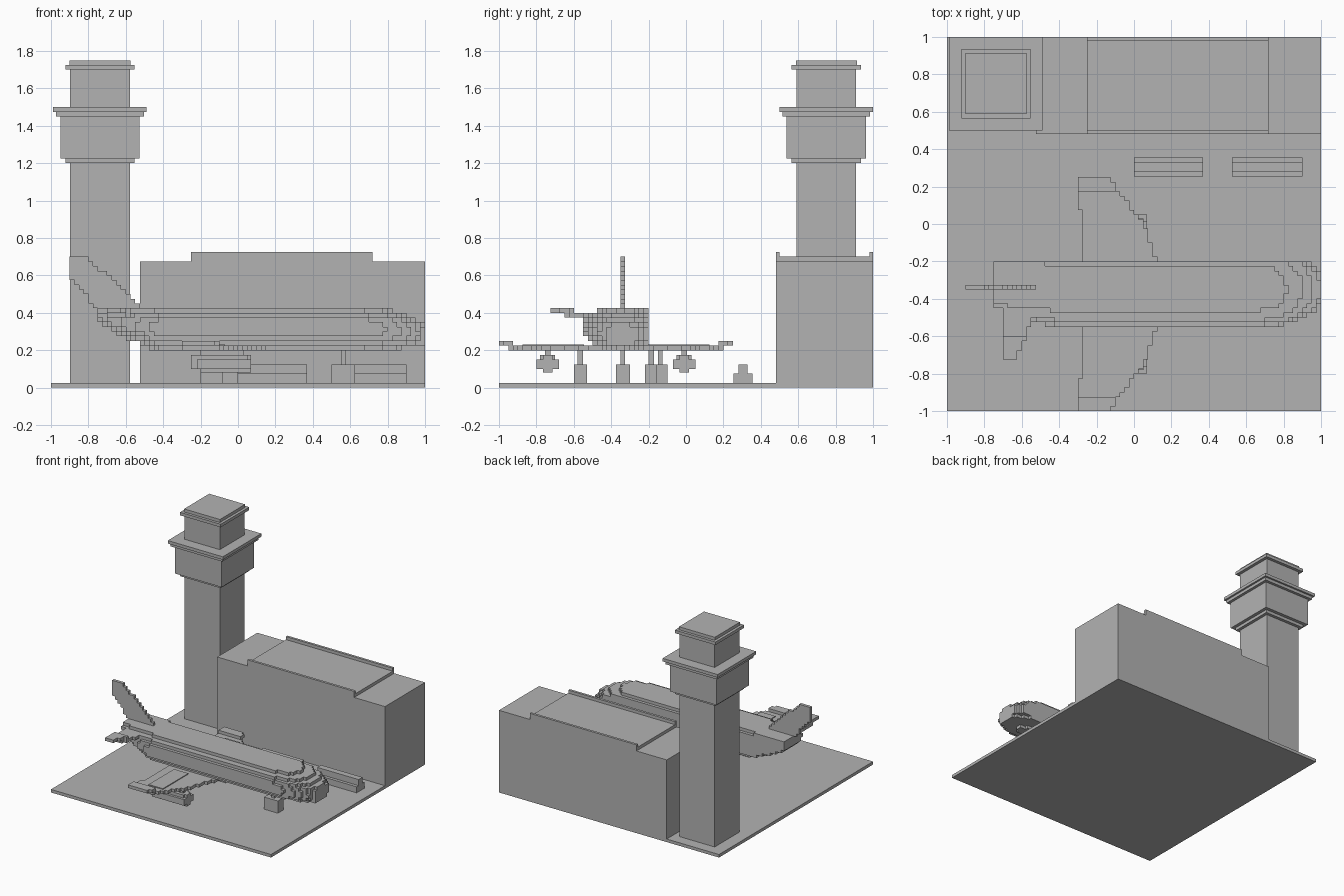
import bpy, bmesh, math
from mathutils import Vector

cube = bpy.data.objects.get("Cube")
if cube:
    bpy.data.objects.remove(cube, do_unlink=True)

V = 0.025          # block size
AXIS_Y = -0.375    # aircraft centre line

grey = bpy.data.materials.new("plain_grey")
grey.use_nodes = True
colour = (0.45, 0.45, 0.45, 1)
grey.diffuse_color = colour
grey.node_tree.nodes["Principled BSDF"].inputs["Base Color"].default_value = colour


def finish(name, bm):
    bmesh.ops.recalc_face_normals(bm, faces=bm.faces)
    mesh = bpy.data.meshes.new(name)
    bm.to_mesh(mesh)
    bm.free()
    mesh.materials.append(grey)
    obj = bpy.data.objects.new(name, mesh)
    bpy.context.scene.collection.objects.link(obj)
    return obj


def boxes(name, *ranges):
    """One object from boxes given as x0, x1, y0, y1, z0, z1."""
    bm = bmesh.new()
    for x0, x1, y0, y1, z0, z1 in ranges:
        verts = bmesh.ops.create_cube(bm, size=1)["verts"]
        bmesh.ops.scale(bm, vec=(x1 - x0, y1 - y0, z1 - z0), verts=verts)
        bmesh.ops.translate(bm, vec=((x0 + x1) / 2, (y0 + y1) / 2, (z0 + z1) / 2), verts=verts)
    return finish(name, bm)


def blocks(name, lo, hi, inside):
    """Stepped part: every grid block whose centre passes the rule."""
    span = [range(round(a / V), round(b / V)) for a, b in zip(lo, hi)]
    cells = {(i, j, k) for i in span[0] for j in span[1] for k in span[2]
             if inside((i + 0.5) * V, (j + 0.5) * V, (k + 0.5) * V)}
    bm = bmesh.new()
    for cell in cells:
        for axis in range(3):
            for side in (0, 1):
                near = list(cell)
                near[axis] += 2 * side - 1
                if tuple(near) in cells:
                    continue
                corners = []
                for u, w in ((0, 0), (1, 0), (1, 1), (0, 1)):
                    p = list(cell)
                    p[axis] += side
                    p[(axis + 1) % 3] += u
                    p[(axis + 2) % 3] += w
                    corners.append(bm.verts.new(Vector(p) * V))
                bm.faces.new(corners if side else corners[::-1])
    bmesh.ops.remove_doubles(bm, verts=bm.verts, dist=V / 10)
    bmesh.ops.dissolve_limit(bm, angle_limit=0.01, verts=bm.verts, edges=bm.edges)
    return finish(name, bm)


# Ground and terminal
boxes("ground_slab", (-1, 1, -1, 1, 0, V))
boxes("terminal", (-0.525, 1, 0.48, 1, V, 0.675))
boxes("terminal_roof", (-0.25, 0.72, 0.5, 0.98, 0.675, 0.7),
      (-0.25, 0.72, 0.48, 0.5, 0.675, 0.725), (-0.25, 0.72, 0.98, 1, 0.675, 0.725))


# Control tower, stacked from square tiers
def tier(name, half, z0, z1):
    cx, cy = -0.738, 0.75
    boxes(name, (cx - half, cx + half, cy - half, cy + half, z0, z1))


for name, half, z0, z1 in (
        ("tower_shaft", 0.16, V, 1.2), ("cabin_floor", 0.185, 1.2, 1.225),
        ("control_cabin", 0.212, 1.225, 1.45), ("cabin_cornice", 0.235, 1.45, 1.475),
        ("cabin_roof", 0.25, 1.475, 1.5), ("upper_room", 0.16, 1.5, 1.7),
        ("upper_roof", 0.185, 1.7, 1.725), ("roof_cap", 0.163, 1.725, 1.75)):
    tier(name, half, z0, z1)

# Concrete barriers
for name, x0, x1 in (("barrier_middle", 0, 0.37), ("barrier_left", 0.525, 0.9)):
    boxes(name, (x0, x1, 0.255, 0.355, V, 0.075), (x0, x1, 0.28, 0.33, 0.075, 0.125))


# Fuselage: rounded section, flat on its left flank, tapered at both ends
def in_fuselage(x, y, z):
    nose = max(0, (x - 0.62) / 0.4)
    tail = max(0, (-0.42 - x) / 0.33)
    r = math.sqrt(max(0.02, 1 - nose ** 2.2))
    bottom = 0.2 + 0.15 * tail ** 1.3 + 0.02 * nose
    top = 0.43 - 0.1 * nose ** 2.5
    mid, half = (top + bottom) / 2, (top - bottom) / 2
    dz = abs(z - mid) / half
    left = 0.25 * r
    right = 0.2 * r * (1 - 0.55 * min(1, tail))
    dy = y + 0.355
    dy = dy / left if dy > 0 else -dy / right
    return dy ** 2 + dz ** 2.2 < 1


blocks("fuselage", (-0.75, -0.55, 0.2), (1, -0.2, 0.425), in_fuselage)


# Tail fin and stabiliser
def in_fin(x, y, z):
    front = 0.72 - 0.9 * (x + 0.83)
    back = 0.6 - 1.25 * (x + 0.9)
    return back < z < max(front, 0.45 if x < -0.525 else 0)


blocks("tail_fin", (-0.9, -0.35, 0.35), (-0.525, -0.325, 0.7), in_fin)
blocks("stabiliser", (-0.7, -0.725, 0.35), (-0.525, -0.4, 0.425),
       lambda x, y, z: x < -0.53 - 0.4 * (-0.47 - y)
       and (z > 0.4 if y < -0.65 else 0.375 < z < 0.4 + 0.1 * (y < -0.6)))


# Swept wings with raised tips
def in_wing(x, y, z):
    d = abs(y - AXIS_Y)
    lead = 0.125 - 0.375 * (d - 0.175) if d < 0.375 else 0.05 - 0.75 * (d - 0.375)
    trail = -0.3 if d > 0.45 else -0.28
    level = d < 0.575 if z < 0.225 else d > 0.55
    return trail < x < lead and level


blocks("wings", (-0.3, -1, 0.2), (0.15, 0.25, 0.25), in_wing)

# Paired wing panels, engines and main wheels
for name, s in (("left", 1), ("right", -1)):
    def mirrored(part, *ranges):
        out = []
        for x0, x1, d0, d1, z0, z1 in ranges:
            a, b = sorted((AXIS_Y + s * d0, AXIS_Y + s * d1))
            out.append((x0, x1, a, b, z0, z1))
        boxes(name + "_" + part, *out)

    mirrored("wing_panel", (-0.2, -0.07, 0.17, 0.5, 0.22, 0.232))
    mirrored("engine", (-0.2, 0.07, 0.34, 0.39, 0.08, 0.175),
             (-0.25, 0.05, 0.325, 0.405, 0.1, 0.175),
             (-0.22, 0.07, 0.305, 0.425, 0.1, 0.15),
             (-0.2, 0.03, 0.35, 0.38, 0.15, 0.21))
    mirrored("main_gear", (-0.2, -0.08, 0.155, 0.225, V, 0.125),
             (-0.16, -0.13, 0.175, 0.205, 0.125, 0.21))

# Nose gear and the service box beside the aircraft
boxes("nose_gear", (0.5, 0.625, -0.375, -0.3, V, 0.125), (0.55, 0.575, -0.35, -0.325, 0.125, 0.22))
boxes("left_inner_gear", (-0.08, 0, -0.16, -0.1, V, 0.125), (-0.06, -0.03, -0.15, -0.125, 0.125, 0.21))
